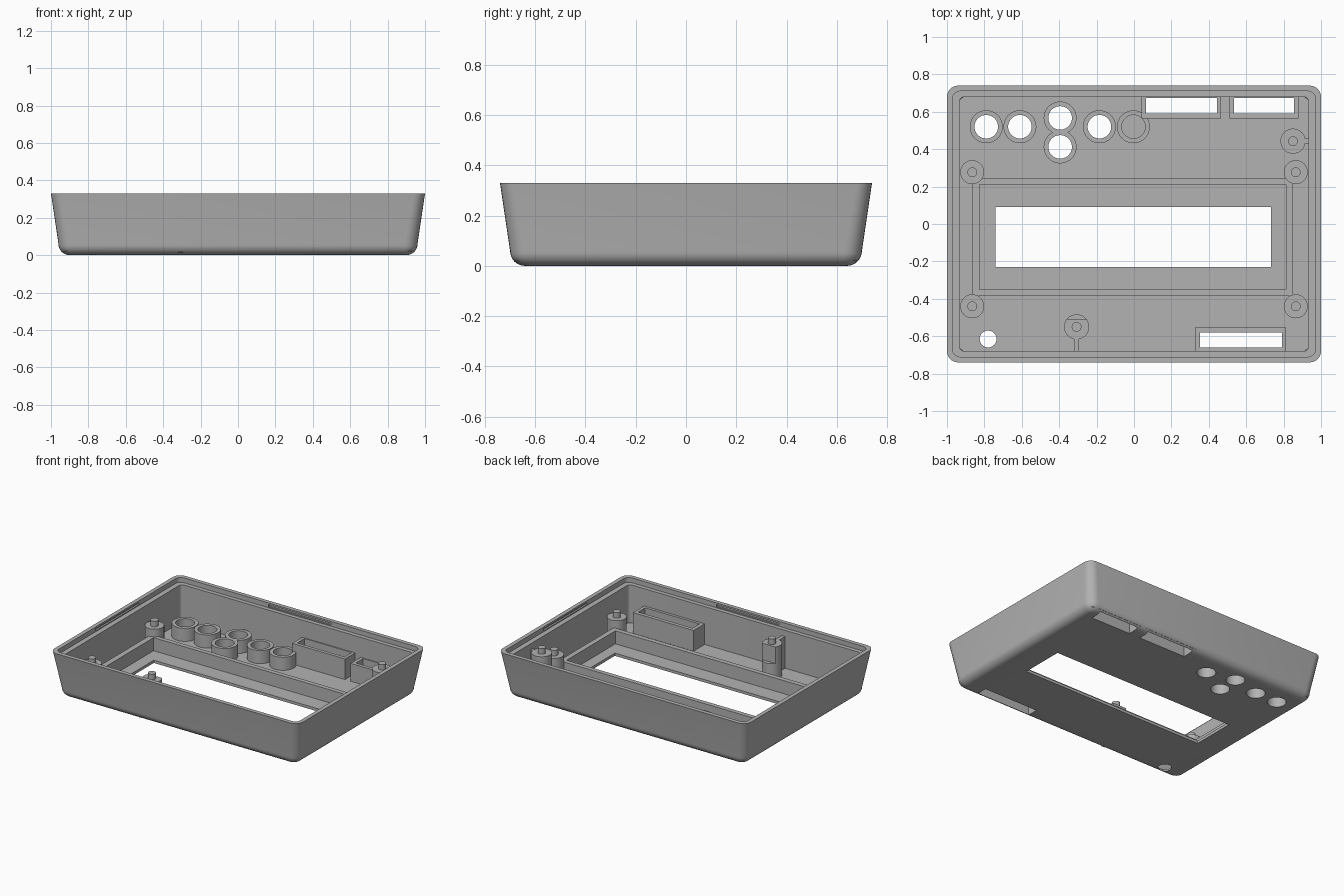
import bpy, bmesh, math

if "Cube" in bpy.data.objects:
    bpy.data.objects.remove(bpy.data.objects["Cube"])

grey = bpy.data.materials.new("grey_plastic")
grey.diffuse_color = (0.45, 0.45, 0.45, 1)
grey.use_nodes = True
grey.node_tree.nodes["Principled BSDF"].inputs["Base Color"].default_value = grey.diffuse_color
FLOOR = 0.02


def rect(hx, hy, z, r=0, cx=0, cy=0, n=6):
    """Ring of points: rectangle with optional rounded corners."""
    if r == 0:
        return [(cx + a * hx, cy + b * hy, z) for a, b in ((1, 1), (-1, 1), (-1, -1), (1, -1))]
    pts = []
    for q, (a, b) in enumerate(((1, 1), (-1, 1), (-1, -1), (1, -1))):
        for i in range(n + 1):
            t = math.pi / 2 * (q + i / n)
            pts.append((cx + a * (hx - r) + r * math.cos(t), cy + b * (hy - r) + r * math.sin(t), z))
    return pts


def span(x0, x1, y0, y1, z):
    return rect((x1 - x0) / 2, (y1 - y0) / 2, z, 0, (x0 + x1) / 2, (y0 + y1) / 2)


def circle(cx, cy, r, z, n=40, chord=None):
    """Ring of points: circle, optionally cut flat on its +y side."""
    pts = []
    for i in range(n):
        t = 2 * math.pi * i / n
        y = r * math.sin(t)
        pts.append((cx + r * math.cos(t), cy + (y if chord is None else min(y, chord)), z))
    return pts


def finish(me):
    for p in me.polygons:
        p.use_smooth = True
    me.set_sharp_from_angle(angle=math.radians(30))


def loft(name, rings, loop=False):
    """Skin rings in order; cap both ends, or join last to first."""
    bm = bmesh.new()
    vs = [[bm.verts.new(p) for p in r] for r in rings]
    n = len(vs[0])
    pairs = list(zip(vs, vs[1:])) + ([(vs[-1], vs[0])] if loop else [])
    for a, b in pairs:
        for i in range(n):
            j = (i + 1) % n
            bm.faces.new((a[i], a[j], b[j], b[i]))
    if not loop:
        bm.faces.new(vs[0])
        bm.faces.new(vs[-1])
    bmesh.ops.recalc_face_normals(bm, faces=bm.faces)
    me = bpy.data.meshes.new(name)
    bm.to_mesh(me)
    bm.free()
    me.materials.append(grey)
    finish(me)
    ob = bpy.data.objects.new(name, me)
    bpy.context.collection.objects.link(ob)
    return ob


def block(name, x0, x1, y0, y1, z0, z1):
    return loft(name, [span(x0, x1, y0, y1, z0), span(x0, x1, y0, y1, z1)])


def frame(name, outer, inner, top):
    return loft(name, [span(*outer, FLOOR), span(*outer, top),
                       span(*inner, top), span(*inner, FLOOR)], loop=True)


# Tray shell: rounded bottom edge, drafted walls, stepped rim, inner pocket
F = 0.06
rings = []
for i in range(9):
    t = math.pi / 2 * i / 8
    d = 0.04 + F * (1 - math.sin(t))
    rings.append(rect(1 - d, 0.74 - d, F * (1 - math.cos(t)), 0.07 - 0.05 * (1 - math.sin(t))))
rings += [rect(1, 0.74, 0.33, 0.06), rect(0.97, 0.71, 0.33, 0.04), rect(0.97, 0.71, 0.295, 0.04),
          rect(0.933, 0.68, 0.295, 0.025), rect(0.933, 0.68, FLOOR, 0.025)]
shell = loft("tray_shell", rings)

# Openings through the floor
slots = [((0.04, 0.465, 0.565, 0.685), (0.064, 0.444, 0.59, 0.673), 0.17),
         ((0.51, 0.88, 0.565, 0.685), (0.535, 0.855, 0.59, 0.673), 0.15),
         ((0.326, 0.813, -0.685, -0.553), (0.353, 0.79, -0.66, -0.58), 0.17)]
buttons = [(-0.79, 0.52), (-0.61, 0.52), (-0.395, 0.567), (-0.395, 0.412), (-0.185, 0.52), (-0.003, 0.52)]
cutters = [block("cut_window", -0.74, 0.733, -0.23, 0.09, -0.1, 0.1),
           block("cut_recess", -0.86, -0.59, -0.665, -0.515, 0.012, 0.1),
           loft("cut_round", [circle(-0.78, -0.615, 0.045, -0.1), circle(-0.78, -0.615, 0.045, 0.1)])]
for _, s, _ in slots:
    cutters.append(block("cut_slot", *s, -0.1, 0.1))
for x, y in buttons[:5]:
    cutters.append(loft("cut_button", [circle(x, y, 0.063, -0.1), circle(x, y, 0.063, 0.1)]))
# Snap grooves inside the rim
for s in (-1, 1):
    cutters.append(block("cut_groove", -0.25, 0.25, *sorted((s * 0.70, s * 0.722)), 0.302, 0.318))
    cutters.append(block("cut_groove", *sorted((s * 0.96, s * 0.982)), -0.25, 0.25, 0.302, 0.318))
for c in cutters:
    m = shell.modifiers.new("cut", 'BOOLEAN')
    m.operation = 'DIFFERENCE'
    m.solver = 'EXACT'
    m.object = c
    c.hide_render = True
bpy.context.view_layer.update()
cut_mesh = bpy.data.meshes.new_from_object(shell.evaluated_get(bpy.context.evaluated_depsgraph_get()))
shell.modifiers.clear()
shell.data = cut_mesh
finish(cut_mesh)
for c in cutters:
    bpy.data.objects.remove(c)

# Display frame and slot surrounds
frame("display_frame", (-0.866, 0.85, -0.385, 0.243), (-0.826, 0.813, -0.35, 0.21), 0.115)
for i, (o, s, top) in enumerate(slots):
    frame(f"slot_surround_{i}", o, s, top)

# Button guide rings
for i, (x, y) in enumerate(buttons):
    loft(f"button_ring_{i}", [circle(x, y, 0.088, FLOOR), circle(x, y, 0.088, 0.115),
                              circle(x, y, 0.063, 0.115), circle(x, y, 0.063, FLOOR)], loop=True)


def post(name, x, y, r, top, chord=None):
    """Stepped post with a locating pin; chord flattens the upper part."""
    rs = [circle(x, y, r, FLOOR - 0.005)]
    if chord:
        rs += [circle(x, y, r, 0.13)]
    rs += [circle(x, y, r, 0.13 if chord else FLOOR, chord=chord), circle(x, y, r, top, chord=chord),
           circle(x, y, 0.026, top), circle(x, y, 0.026, top + 0.04)]
    loft(name, rs)


# Corner posts, two tall posts and their ribs to the wall
for x in (-0.865, 0.865):
    for y in (-0.44, 0.277):
        post("corner_post", x, y, 0.064, 0.17)
post("front_tall_post", -0.307, -0.55, 0.067, 0.25, chord=0.04)
post("side_tall_post", 0.85, 0.443, 0.067, 0.25)
block("front_rib", -0.32, -0.294, -0.685, -0.6, 0.015, 0.25)
block("side_rib", 0.9, 0.938, 0.43, 0.456, 0.015, 0.25)
